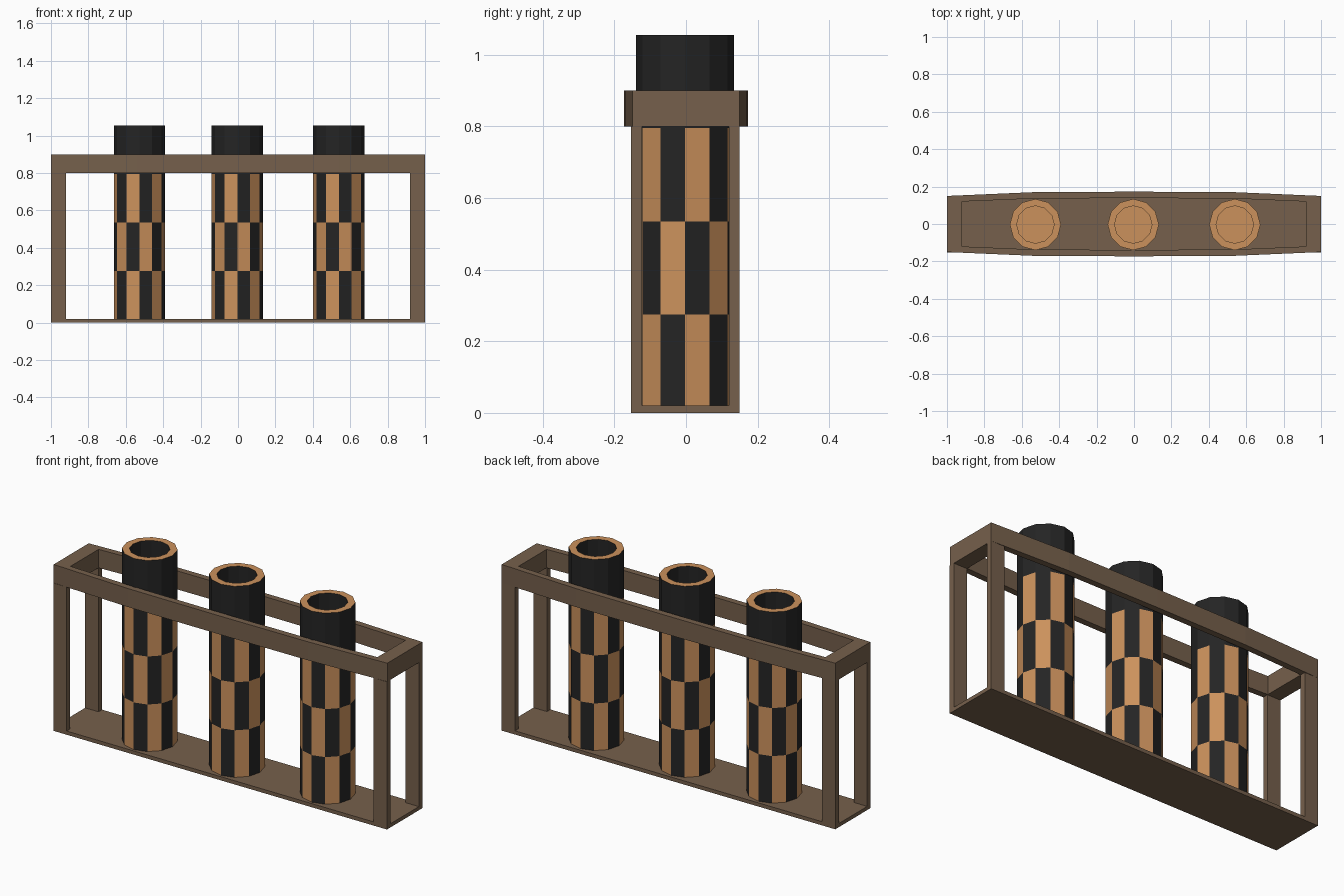
import bpy, bmesh, math

if "Cube" in bpy.data.objects:
    bpy.data.objects.remove(bpy.data.objects["Cube"])


def material(name, rgb):
    m = bpy.data.materials.new(name)
    m.diffuse_color = (*rgb, 1)
    m.use_nodes = True
    m.node_tree.nodes["Principled BSDF"].inputs["Base Color"].default_value = m.diffuse_color
    return m


BROWN = material("dark wood", (0.180, 0.117, 0.072))
TAN = material("tan", (0.600, 0.285, 0.108))
BLACK = material("black", (0.018, 0.018, 0.018))


def finish(name, bm, mats):
    bmesh.ops.recalc_face_normals(bm, faces=bm.faces)
    me = bpy.data.meshes.new(name)
    bm.to_mesh(me)
    bm.free()
    for m in mats:
        me.materials.append(m)
    ob = bpy.data.objects.new(name, me)
    bpy.context.collection.objects.link(ob)
    return ob


def box(name, x0, x1, y0, y1, z0, z1):
    bm = bmesh.new()
    bmesh.ops.create_cube(bm, size=1)
    for v in bm.verts:
        v.co = ((x0 + x1) / 2 + v.co.x * (x1 - x0),
                (y0 + y1) / 2 + v.co.y * (y1 - y0),
                (z0 + z1) / 2 + v.co.z * (z1 - z0))
    return finish(name, bm, [BROWN])


def skin(bm, loops, closed=False):
    """Bridge successive equal-length vertex loops; returns rows of faces."""
    n = len(loops[0])
    pairs = list(zip(loops, loops[1:])) + ([(loops[-1], loops[0])] if closed else [])
    return [[bm.faces.new((a[i], a[(i + 1) % n], b[(i + 1) % n], b[i]))
             for i in range(n)] for a, b in pairs]


# Base board and four corner posts
Y0, Y1 = -0.153, 0.15
box("base_board", -1, 1, Y0, Y1, 0, 0.02)
for sx, side in ((-1, "left"), (1, "right")):
    xa, xb = sorted((sx * 0.92, sx))
    box(f"{side}_front_post", xa, xb, Y0, Y0 + 0.03, 0.02, 0.8)
    box(f"{side}_back_post", xa, xb, Y1 - 0.03, Y1, 0.02, 0.8)

# Top rail: a rectangular ring whose long sides bow outwards
half_outer = [(-1, 0.15), (-0.54, 0.17), (0, 0.173), (0.54, 0.17), (1, 0.15)]
half_inner = [(-0.92, 0.12), (-0.54, 0.136), (0, 0.139), (0.54, 0.136), (0.92, 0.12)]
bm = bmesh.new()
loops = []
for half, z in ((half_outer, 0.8), (half_outer, 0.9), (half_inner, 0.9), (half_inner, 0.8)):
    ring = half + [(x, -y) for x, y in reversed(half)]
    loops.append([bm.verts.new((x, y, z)) for x, y in ring])
skin(bm, loops, closed=True)
finish("top_rail", bm, [BROWN])

# Twelve-sided open tubes: three checkered bands and a black collar
SIDES, R_OUT, R_IN = 12, 0.137, 0.1
for name, cx in (("left_tube", -0.527), ("middle_tube", -0.004), ("right_tube", 0.539)):
    bm = bmesh.new()

    def circle(r, z):
        return [bm.verts.new((cx + r * math.cos(math.tau * i / SIDES),
                              -0.003 + r * math.sin(math.tau * i / SIDES), z))
                for i in range(SIDES)]

    loops = [circle(R_OUT, z) for z in (0.015, 0.275, 0.535, 0.795, 1.055)]
    loops += [circle(R_IN, 1.055), circle(R_IN, 0.03)]
    rows = skin(bm, loops)
    for r, row in enumerate(rows):
        for i, f in enumerate(row):
            if r < 3:                      # checkered bands
                f.material_index = (i + r) % 2
            else:                          # collar, rim, bore
                f.material_index = 0 if r == 4 else 1
    bm.faces.new(loops[0])                 # underside
    bm.faces.new(loops[-1])                # bore floor
    finish(name, bm, [TAN, BLACK])
